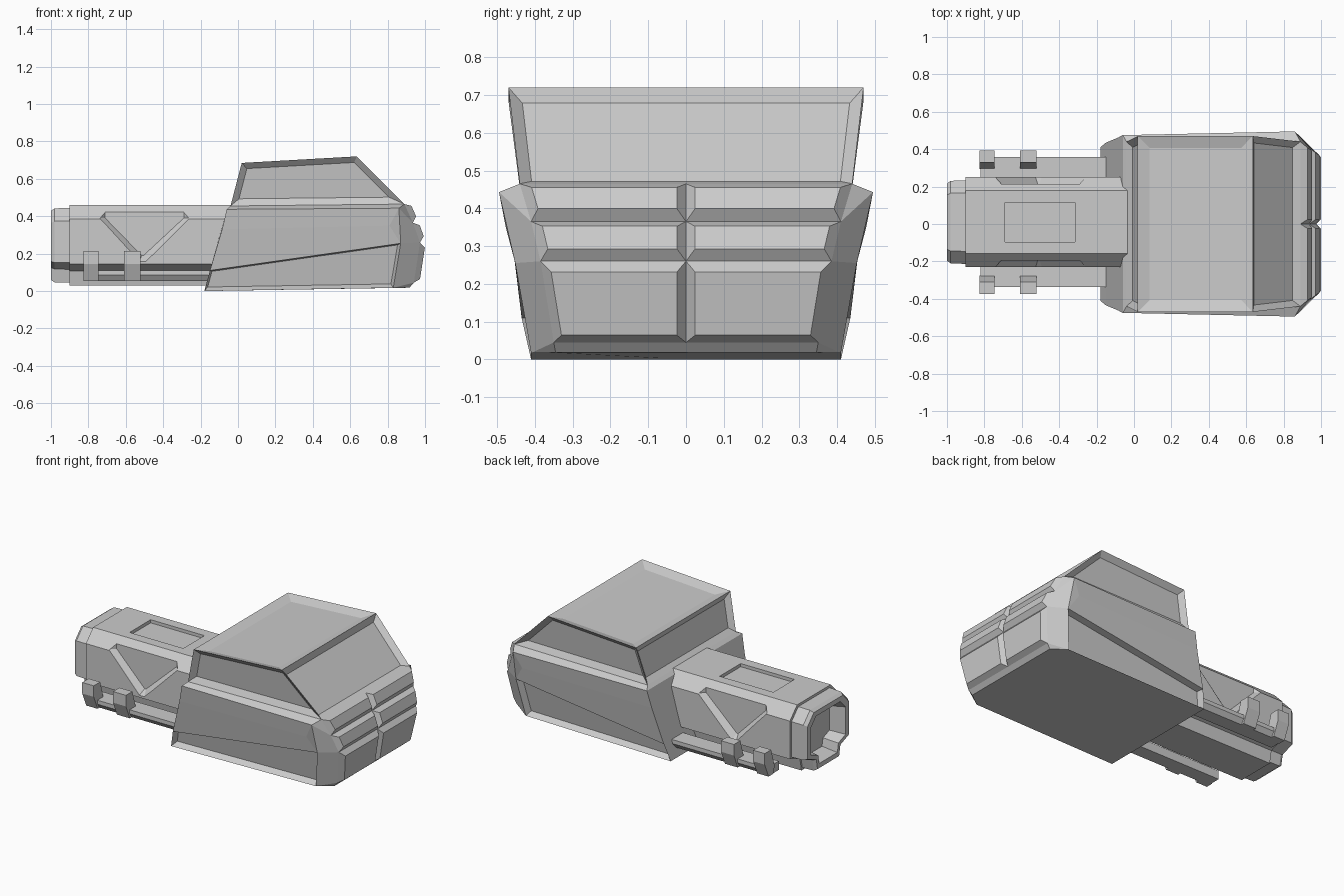
import bpy, bmesh

if "Cube" in bpy.data.objects:
    bpy.data.objects.remove(bpy.data.objects["Cube"])


def finish(name, bm):
    bmesh.ops.recalc_face_normals(bm, faces=bm.faces[:])
    me = bpy.data.meshes.new(name)
    bm.to_mesh(me)
    bm.free()
    ob = bpy.data.objects.new(name, me)
    bpy.context.collection.objects.link(ob)
    return ob


def loft(bm, rings):
    """Skin matching rings of points and cap both ends."""
    vs = [[bm.verts.new(p) for p in r] for r in rings]
    n = len(vs[0])
    for a, b in zip(vs, vs[1:]):
        for i in range(n):
            bm.faces.new((a[i], a[(i + 1) % n], b[(i + 1) % n], b[i]))
    bm.faces.new(vs[0])
    bm.faces.new(vs[-1])


def inset(bm, faces, thickness, depth):
    bm.normal_update()
    bmesh.ops.inset_individual(bm, faces=faces, thickness=thickness,
                               depth=depth, use_even_offset=True)


# Lower cab body: one half listed, mirrored across y
P = dict(a0=(-.04, .44, .455), a1=(.89, .44, .465),
         b0=(-.06, .475, .437), b1=(.86, .495, .443),
         e0=(-.085, .462, .33), e1=(.81, .477, .35),
         c0=(-.15, .435, .11), c1=(.87, .452, .255),
         d0=(-.18, .41, 0), d1=(.83, .41, .017),
         f1=(.935, .41, .365), f2=(.973, .385, .26),
         f3=(.94, .35, .045), f4=(.917, .345, .018))
half = ["a0 b0 b1 a1", "b0 e0 e1 b1", "e0 c0 c1 e1", "b1 e1 c1",
        "c0 d0 d1 c1", "a1 b1 f1", "b1 c1 f2 f1", "c1 d1 f3 f2", "d1 f4 f3"]
front = ["a1", "f1", "f2", "f3", "f4"]
bm = bmesh.new()
mid = {k: bm.verts.new((P[k][0], 0, P[k][2])) for k in front + ["a0", "b0", "c0", "d0"]}
bands, pockets = [], []
for s in (1, -1):
    v = {k: bm.verts.new((x, s * y, z)) for k, (x, y, z) in P.items()}
    for f in half:
        face = bm.faces.new([v[k] for k in f.split()])
        if f.startswith("c0"):
            pockets.append(face)
    for i, (p, q) in enumerate(zip(front, front[1:])):
        face = bm.faces.new((v[p], v[q], mid[q], mid[p]))
        if i < 3:
            bands.append(face)
    for keys in (["a0", "b0"], ["b0", "e0", "c0"], ["c0", "d0"]):
        bm.faces.new([v[k] for k in keys] + [mid[keys[-1]], mid[keys[0]]])
    bm.faces.new((v["d0"], v["d1"], v["f4"], mid["f4"], mid["d0"]))
    bm.faces.new((v["a0"], v["a1"], mid["a1"], mid["a0"]))
bmesh.ops.recalc_face_normals(bm, faces=bm.faces[:])
inset(bm, bands, .024, .03)       # raised nose bands
inset(bm, pockets, .014, -.04)    # recessed side panels
finish("cab_body", bm)

# Cab upper with recessed windows and roof panel
bm = bmesh.new()
loft(bm, [[(-.04, -.44, .455), (.89, -.44, .465), (.89, .44, .465), (-.04, .44, .455)],
          [(.02, -.47, .685), (.635, -.47, .72), (.635, .47, .72), (.02, .47, .685)]])
bmesh.ops.recalc_face_normals(bm, faces=bm.faces[:])
bm.normal_update()
roof = [f for f in bm.faces if f.normal.z > .9]
sides = [f for f in bm.faces if abs(f.normal.z) < .8 and f.normal.x < .4]
glass = [f for f in bm.faces if f.normal.x > .4]
inset(bm, roof, .063, -.02)
inset(bm, sides, .035, -.025)
inset(bm, glass, .034, -.025)
finish("cab_upper", bm)

# Rear engine housing with stepped hollow tail
OFF = .01
prof = [(.168, .46), (.24, .385), (.24, .145), (.14, .107), (.125, .03)]
prof += [(-y, z) for y, z in reversed(prof)]


def section(x, s):
    return [(x, OFF + y * s, .237 + (z - .237) * s) for y, z in prof]


bm = bmesh.new()
loft(bm, [section(x, s) for x, s in ((0, 1), (-.9, 1), (-.9, .93), (-.98, .92),
                                    (-1, .86), (-1, .72), (-.9, .64))])
engine = finish("engine_housing", bm)

# Cutter: roof hatch and the V-shaped side pockets
bm = bmesh.new()
loft(bm, [[(-.69, -.105 + OFF, z), (-.315, -.105 + OFF, z),
           (-.315, .105 + OFF, z), (-.69, .105 + OFF, z)] for z in (.44, .5)])
outer = [(-.75, .46), (-.25, .46), (-.25, .39), (-.49, .15), (-.53, .15), (-.75, .39)]
inner = [(-.71, .44), (-.29, .44), (-.29, .39), (-.505, .19), (-.515, .19), (-.71, .39)]
for s in (1, -1):
    loft(bm, [[(x, OFF + s * .205, z) for x, z in inner],
              [(x, OFF + s * .25, z) for x, z in outer]])
cutter = finish("pocket_cutter", bm)
cutter.hide_render = True
m = engine.modifiers.new("pockets", 'BOOLEAN')
m.operation, m.object, m.solver = 'DIFFERENCE', cutter, 'EXACT'
bpy.context.view_layer.objects.active = engine
bpy.ops.object.modifier_apply(modifier=m.name)
bpy.data.objects.remove(cutter)

# Side rails with two leaning posts each
rail = [(.235, .055), (.325, .055), (.347, .085), (.347, .11), (.235, .11)]
post = [(.285, .10), (.32, .215), (.384, .215), (.384, .145), (.345, .055), (.30, .055)]
for s, side in ((1, "left"), (-1, "right")):
    for name, shape, x0, x1 in (("rail", rail, -.82, -.1), ("rear_post", post, -.825, -.745),
                                ("front_post", post, -.61, -.52)):
        bm = bmesh.new()
        loft(bm, [[(x, OFF + s * y, z) for y, z in shape] for x in (x0, x1)])
        finish(f"{side}_{name}", bm)
